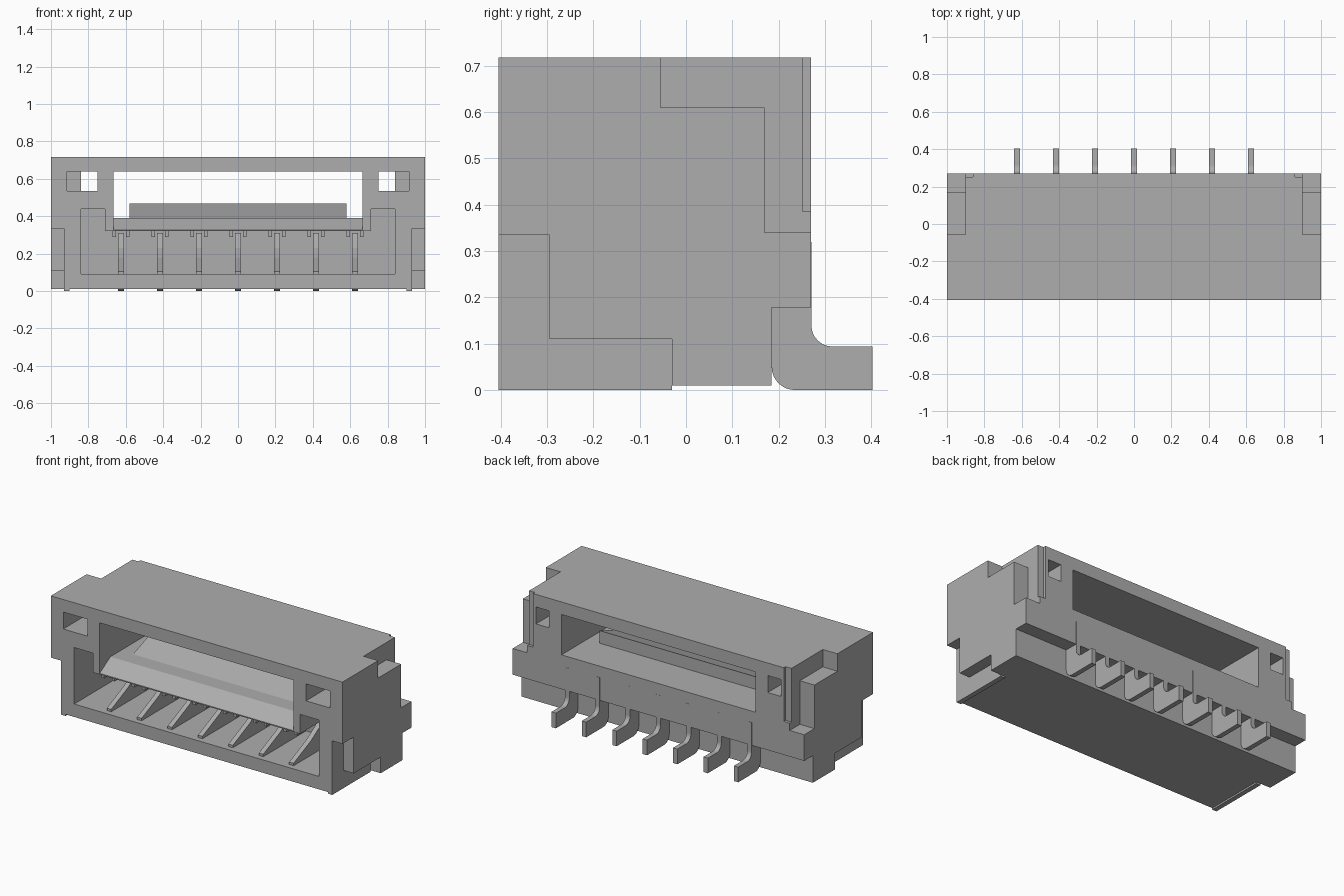
import bpy, bmesh

cube = bpy.data.objects.get("Cube")
if cube:
    bpy.data.objects.remove(cube, do_unlink=True)

grey = bpy.data.materials.new("mid_grey")
grey.use_nodes = True
grey.diffuse_color = (0.42, 0.42, 0.425, 1)
grey.node_tree.nodes["Principled BSDF"].inputs["Base Color"].default_value = grey.diffuse_color


def prism(name, outline, x0, x1):
    """Extrude a closed (y, z) outline from x0 to x1."""
    bm = bmesh.new()
    face = bm.faces.new([bm.verts.new((x0, y, z)) for y, z in outline])
    new = bmesh.ops.extrude_face_region(bm, geom=[face])["geom"]
    verts = [v for v in new if isinstance(v, bmesh.types.BMVert)]
    bmesh.ops.translate(bm, verts=verts, vec=(x1 - x0, 0, 0))
    bmesh.ops.recalc_face_normals(bm, faces=bm.faces)
    mesh = bpy.data.meshes.new(name)
    bm.to_mesh(mesh)
    bm.free()
    mesh.materials.append(grey)
    obj = bpy.data.objects.new(name, mesh)
    bpy.context.collection.objects.link(obj)
    return obj


def box(name, x, y, z):
    return prism(name, [(y[0], z[0]), (y[1], z[0]), (y[1], z[1]), (y[0], z[1])], *x)


def cut(target, cutter):
    """Subtract the cutter and bake the result."""
    mod = target.modifiers.new("cut", "BOOLEAN")
    mod.operation, mod.solver, mod.object = "DIFFERENCE", "EXACT", cutter
    bpy.context.view_layer.update()
    graph = bpy.context.evaluated_depsgraph_get()
    mesh = bpy.data.meshes.new_from_object(target.evaluated_get(graph))
    target.modifiers.clear()
    target.data = mesh
    bpy.data.objects.remove(cutter, do_unlink=True)


def arc(cy, cz, r, a0, a1, n=8):
    from math import radians, cos, sin
    angles = [radians(a0 + (a1 - a0) * i / n) for i in range(n + 1)]
    return [(cy + r * cos(a), cz + r * sin(a)) for a in angles]


FRONT, BACK = -0.405, 0.27
housing = box("housing", (-1, 1), (FRONT, BACK), (0.01, 0.718))

# Stepped ends, corner slots and latch windows, mirrored left and right
end_cuts = [
    ((0.9, 1.1), (-0.055, 0.5), (0.61, 1)),
    ((0.9, 1.1), (0.17, 0.5), (0.34, 1)),
    ((0.86, 1.1), (0.252, 0.5), (0.385, 1)),
    ((0.93, 1.1), (-0.6, -0.295), (-0.1, 0.335)),
    ((0.93, 1.1), (-0.6, -0.03), (-0.1, 0.11)),
    ((0.75, 0.915), (-0.6, -0.12), (0.535, 0.64)),
    ((0.75, 0.84), (-0.6, 0.6), (0.535, 0.64)),
    ((0.71, 0.84), (-0.6, 0.05), (0.2, 0.44)),
]
for x, y, z in end_cuts:
    cut(housing, box("cutter", x, y, z))
    cut(housing, box("cutter", (-x[1], -x[0]), y, z))

# Rear undercut, upper through slot and lower contact cavity
cut(housing, box("cutter", (-1.2, 1.2), (0.185, 0.6), (-0.1, 0.178)))
cut(housing, box("cutter", (-0.665, 0.665), (-0.6, 0.6), (0.39, 0.64)))
cut(housing, box("cutter", (-0.84, 0.84), (-0.6, 0.05), (0.09, 0.32)))
# Bevelled front of the tongue
bevel = [(-0.5, 0.27), (-0.3, 0.39), (-0.3, 0.5), (-0.5, 0.5)]
cut(housing, prism("cutter", bevel, -0.665, 0.665))

# Sloped ridge on the tongue
prism("tongue_ridge", [(-0.2, 0.385), (-0.2, 0.39), (0.02, 0.468), (0.02, 0.385)], -0.58, 0.58)

# Standoff pads under the ends
for side, x in (("right", (-0.93, -0.9)), ("left", (0.9, 0.93))):
    box("standoff_pad_" + side, x, (FRONT, -0.03), (0, 0.02))

# Contacts: sloped blade in the cavity and bent solder tail at the back
blade = [(-0.37, 0.085), (-0.37, 0.105), (-0.2, 0.18), (-0.12, 0.23), (-0.04, 0.31), (0.06, 0.31), (0.06, 0.085)]
tail = ([(0.185, 0.32)] + arc(0.235, 0.05, 0.05, 180, 270)
        + [(0.403, 0), (0.403, 0.094)] + arc(0.316, 0.139, 0.045, 270, 180) + [(0.271, 0.32)])
for i in range(7):
    x = (i - 3) * 0.2085
    prism(f"contact_blade_{i + 1}", blade, x - 0.015, x + 0.015)
    prism(f"solder_tail_{i + 1}", tail, x - 0.015, x + 0.015)
    for s in (-1, 1):
        c = x + s * 0.036
        box(f"contact_guide_{i + 1}_{'left' if s > 0 else 'right'}",
            (c - 0.01, c + 0.01), (-0.38, 0.05), (0.29, 0.322))
